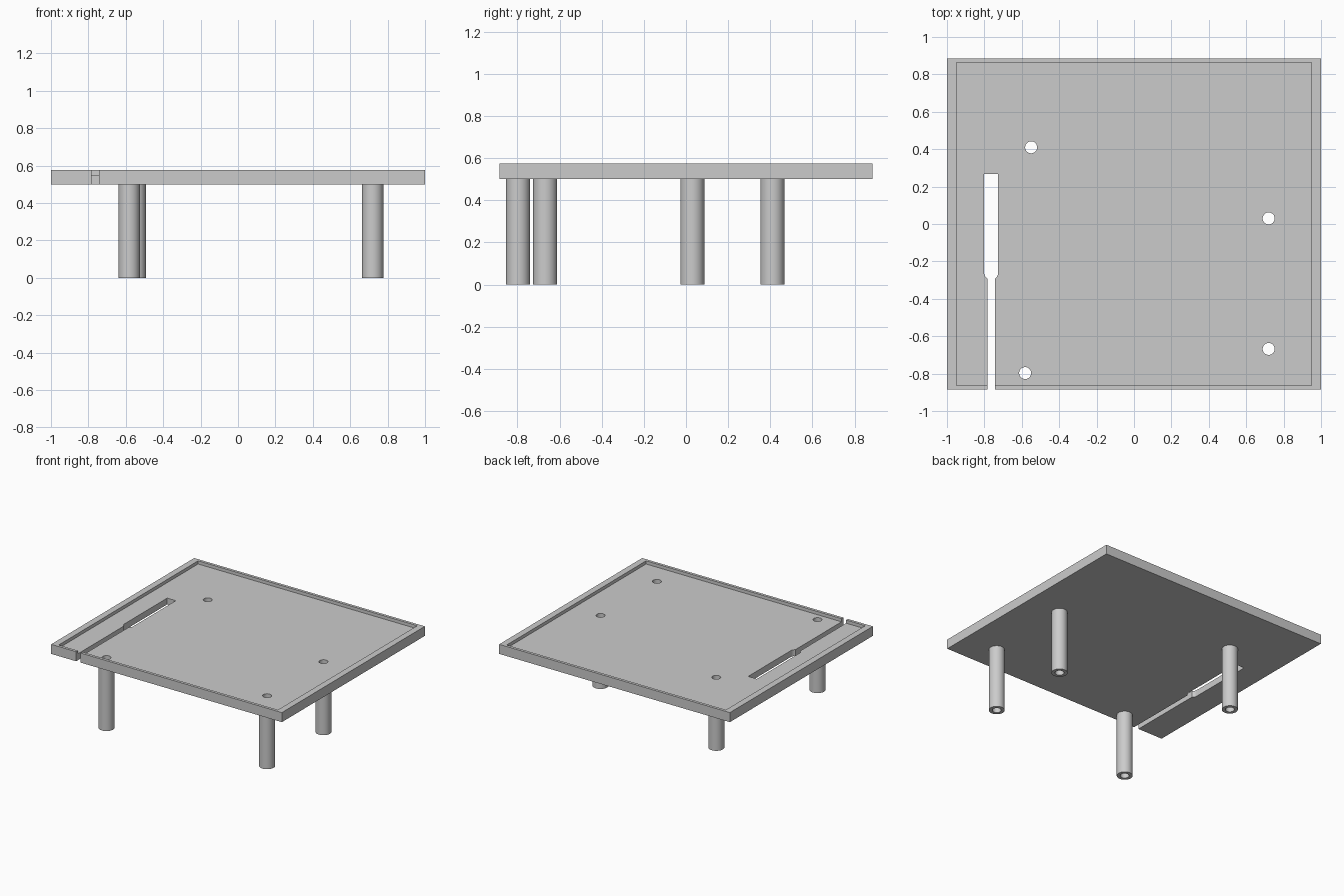
import bpy
import bmesh
import math

if "Cube" in bpy.data.objects:
    bpy.data.objects.remove(bpy.data.objects["Cube"], do_unlink=True)

GREY = (0.6, 0.6, 0.6, 1.0)
mat = bpy.data.materials.new("plain grey")
mat.use_nodes = True
mat.diffuse_color = GREY
mat.node_tree.nodes["Principled BSDF"].inputs["Base Color"].default_value = GREY

HALF_X, HALF_Y = 1.0, 0.885
BASE, FLOOR, TOP = 0.5, 0.55, 0.575
LEG_R, BORE_R, SIDES = 0.057, 0.032, 48
LEGS = {
    "back_right_leg": (-0.55, 0.41),
    "front_right_leg": (-0.582, -0.797),
    "back_left_leg": (0.72, 0.03),
    "front_left_leg": (0.72, -0.668),
}


def add_object(name, bm):
    bmesh.ops.recalc_face_normals(bm, faces=bm.faces)
    mesh = bpy.data.meshes.new(name)
    bm.to_mesh(mesh)
    bm.free()
    mesh.materials.append(mat)
    obj = bpy.data.objects.new(name, mesh)
    bpy.context.collection.objects.link(obj)
    return obj


def prism(name, outline, low, high):
    """Solid made by raising a flat outline."""
    bm = bmesh.new()
    face = bm.faces.new([bm.verts.new((x, y, low)) for x, y in outline])
    raised = bmesh.ops.extrude_face_region(bm, geom=[face])["geom"]
    verts = [v for v in raised if isinstance(v, bmesh.types.BMVert)]
    bmesh.ops.translate(bm, verts=verts, vec=(0, 0, high - low))
    return add_object(name, bm)


def rectangle(hx, hy):
    return [(-hx, -hy), (hx, -hy), (hx, hy), (-hx, hy)]


def circle(x, y, r):
    steps = [2 * math.pi * i / SIDES for i in range(SIDES)]
    return [(x + r * math.cos(a), y + r * math.sin(a)) for a in steps]


def cut(target, cutter):
    """Subtract the cutter, apply, then discard it."""
    mod = target.modifiers.new("cut", "BOOLEAN")
    mod.operation, mod.solver, mod.object = "DIFFERENCE", "EXACT", cutter
    cutter.hide_render = True
    bpy.context.view_layer.objects.active = target
    bpy.ops.object.modifier_apply(modifier=mod.name)
    bpy.data.objects.remove(cutter, do_unlink=True)


def smooth(obj):
    bpy.ops.object.select_all(action="DESELECT")
    obj.select_set(True)
    bpy.context.view_layer.objects.active = obj
    bpy.ops.object.shade_smooth_by_angle(angle=math.radians(30))


# Shallow tray with a raised rim
tray = prism("tray", rectangle(HALF_X, HALF_Y), BASE, TOP)
cut(tray, prism("recess_cutter", rectangle(0.95, 0.863), FLOOR, 1))

# Keyhole slot: narrow at the front edge, rounded out to a wide channel
mid, narrow, wide, neck = -0.764, 0.02, 0.0375, -0.26
start = math.asin(narrow / wide)
angles = [start + (math.pi / 2 - start) * i / 8 for i in range(9)]
side = [(narrow, -1.0)]
side += [(wide * math.sin(a), neck - wide * math.cos(a)) for a in angles]
side += [(wide, 0.268)]
slot = [(mid + x, y) for x, y in side] + [(mid - x, y) for x, y in reversed(side)]
cut(tray, prism("slot_cutter", slot, 0.4, 1))

# Bolt holes through the tray
for x, y in LEGS.values():
    cut(tray, prism("bore_cutter", circle(x, y, BORE_R), 0.4, 1))
smooth(tray)

# Hollow tubular legs
for name, (x, y) in LEGS.items():
    leg = prism(name, circle(x, y, LEG_R), 0, BASE)
    cut(leg, prism("bore_cutter", circle(x, y, BORE_R), -0.1, 1))
    smooth(leg)
